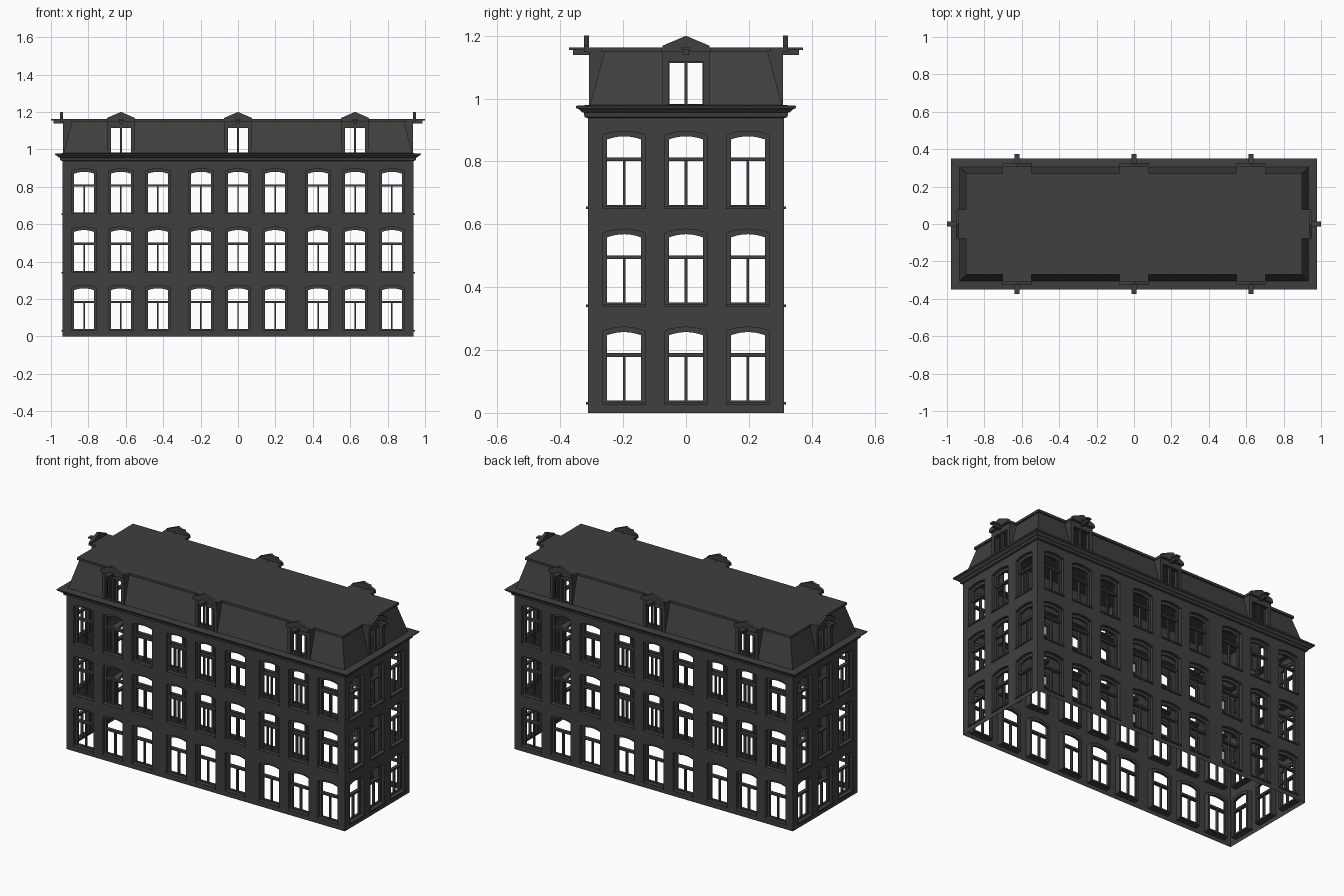
import bpy, bmesh, math
from mathutils import Matrix, Vector

if "Cube" in bpy.data.objects:
    bpy.data.objects.remove(bpy.data.objects["Cube"])

HX, HY = 0.939, 0.312          # half size of the wall block
WALL_TOP, ROOF_Z = 0.96, 1.148
ROWS = [0.03 + 0.3115 * k for k in range(3)]

dark = bpy.data.materials.new("dark_grey")
dark.diffuse_color = (0.05, 0.05, 0.05, 1)
dark.use_nodes = True
dark.node_tree.nodes["Principled BSDF"].inputs["Base Color"].default_value = dark.diffuse_color


def finish(bm, name):
    bmesh.ops.recalc_face_normals(bm, faces=bm.faces)
    me = bpy.data.meshes.new(name)
    bm.to_mesh(me)
    bm.free()
    me.materials.append(dark)
    return me


def place(me, name, matrix=Matrix()):
    ob = bpy.data.objects.new(name, me)
    ob.matrix_world = matrix
    bpy.context.collection.objects.link(ob)
    return ob


def rect(x0, x1, z0, z1):
    return [(x0, z0), (x1, z0), (x1, z1), (x0, z1)]


def arched(w, z0, z1, rise, cx=0.0, n=8):
    """Upright opening with a shallow curved head."""
    head = [(cx + w * (1 - 2 * i / n), z1 - rise * (1 - 2 * i / n) ** 2) for i in range(n + 1)]
    return [(cx - w, z0), (cx + w, z0)] + head


def plate(bm, loops, out, depth, back=True):
    """Flat plate (first loop = outline, others = holes); local axes: x, up, outward."""
    layers = []
    for z in (out, out - depth):
        layers.append([[bm.verts.new((x, y, z)) for x, y in lp] for lp in loops])
    for layer in (layers if back else layers[:1]):
        edges = [bm.edges.new((lp[i - 1], lp[i])) for lp in layer for i in range(len(lp))]
        bmesh.ops.triangle_fill(bm, edges=edges, use_beauty=True, normal=(0, 0, 1))
    for k, (a, b) in enumerate(zip(*layers)):
        if not back and k == 0:
            bmesh.ops.delete(bm, geom=b, context='VERTS')
            continue
        for i in range(len(a)):
            bm.faces.new((a[i - 1], a[i], b[i], b[i - 1]))


def box(bm, x0, x1, y0, y1, z0, z1):
    m = Matrix.Translation(((x0 + x1) / 2, (y0 + y1) / 2, (z0 + z1) / 2))
    bmesh.ops.create_cube(bm, size=1, matrix=m @ Matrix.Diagonal((x1 - x0, y1 - y0, z1 - z0, 1)))


def ring(name, profile):
    """Sweep an (offset, z) profile around the building."""
    bm = bmesh.new()
    rows = [[bm.verts.new((sx * (HX + o), sy * (HY + o), z))
             for sx, sy in ((-1, -1), (1, -1), (1, 1), (-1, 1))] for o, z in profile]
    for a, b in zip(rows, rows[1:]):
        for i in range(4):
            bm.faces.new((a[i - 1], a[i], b[i], b[i - 1]))
    place(finish(bm, name), name)


# Window: frame with arched top light, two lower lights, transom and sill
bm = bmesh.new()
plate(bm, [arched(0.067, 0, 0.243, 0.012),
           arched(0.054, 0.160, 0.227, 0.010),
           rect(-0.054, -0.004, 0.009, 0.148),
           rect(0.004, 0.054, 0.009, 0.148)], -0.018, 0.015)
box(bm, -0.056, 0.056, 0.148, 0.160, -0.02, -0.012)
box(bm, -0.069, 0.069, -0.004, 0.004, -0.03, 0.006)
window_mesh = finish(bm, "window")

# Dormer: front with two lights, cheeks, roof tab, pediment and hoist beam
bm = bmesh.new()
plate(bm, [rect(-0.068, 0.068, 0.976, ROOF_Z),
           rect(-0.053, -0.005, 0.983, 1.114),
           rect(0.005, 0.053, 0.983, 1.114)], -0.010, 0.015)
plate(bm, [rect(-0.075, 0.075, 0.976, ROOF_Z),
           rect(-0.055, 0.055, 0.981, 1.117)], -0.003, 0.008)
for s in (-1, 1):
    box(bm, *sorted((s * 0.067, s * 0.075)), 0.976, ROOF_Z, -0.052, -0.004)
box(bm, -0.078, 0.078, ROOF_Z, 1.162, -0.06, 0.013)
plate(bm, [[(-0.075, 1.155), (0.075, 1.155), (0.075, 1.168), (0, 1.2), (-0.075, 1.168)]],
      0.013, 0.017)
box(bm, -0.009, 0.009, 1.138, 1.155, -0.02, 0.048)
box(bm, -0.014, 0.014, 1.154, 1.1625, -0.02, 0.061)
dormer_mesh = finish(bm, "dormer")

# Four sides: wall with openings, windows, mansard slope, dormers
LONG = [-0.823, -0.626, -0.428, -0.198, 0, 0.198, 0.428, 0.626, 0.823]
SHORT = [-0.197, 0, 0.197]
SIDES = [("front", 0, HX, HY, LONG, [-0.626, 0, 0.626]),
         ("right", 90, HY, HX, SHORT, [0]),
         ("back", 180, HX, HY, LONG, [-0.626, 0, 0.626]),
         ("left", 270, HY, HX, SHORT, [0])]
for side, angle, half, dist, cols, dormers in SIDES:
    M = (Matrix.Rotation(math.radians(angle), 4, 'Z')
         @ Matrix.Translation((0, -dist, 0)) @ Matrix.Rotation(math.pi / 2, 4, 'X'))
    bm = bmesh.new()
    holes = [arched(0.067, z, z + 0.243, 0.012, c) for z in ROWS for c in cols]
    plate(bm, [rect(-half, half, 0, WALL_TOP)] + holes, 0, 0.034, back=False)
    place(finish(bm, side + "_wall"), side + "_wall", M)
    for z in ROWS:
        for c in cols:
            place(window_mesh, side + "_window", M @ Matrix.Translation((c, z, 0)))

    bm = bmesh.new()
    cuts = [e for d in dormers for e in (d - 0.07, d + 0.07)]
    low = [-half + 0.006] + cuts + [half - 0.006]
    top = [-half + 0.052] + cuts + [half - 0.052]
    for i in range(0, len(low), 2):
        bm.faces.new([bm.verts.new(p) for p in (
            (low[i], 0.978, -0.006), (low[i + 1], 0.978, -0.006),
            (top[i + 1], ROOF_Z, -0.052), (top[i], ROOF_Z, -0.052))])
    place(finish(bm, side + "_mansard"), side + "_mansard", M)
    for d in dormers:
        place(dormer_mesh, side + "_dormer", M @ Matrix.Translation((d, 0, 0)))

# Cornice around the wall top
ring("cornice", [(0, 0.938), (0.011, 0.941), (0.013, 0.955), (0.020, 0.957), (0.028, 0.966),
                 (0.037, 0.969), (0.039, 0.977), (-0.008, 0.980)])

# Flat roof slab
bm = bmesh.new()
box(bm, -HX + 0.042, HX - 0.042, -HY + 0.042, HY - 0.042, ROOF_Z, 1.162)
place(finish(bm, "flat_roof"), "flat_roof")
